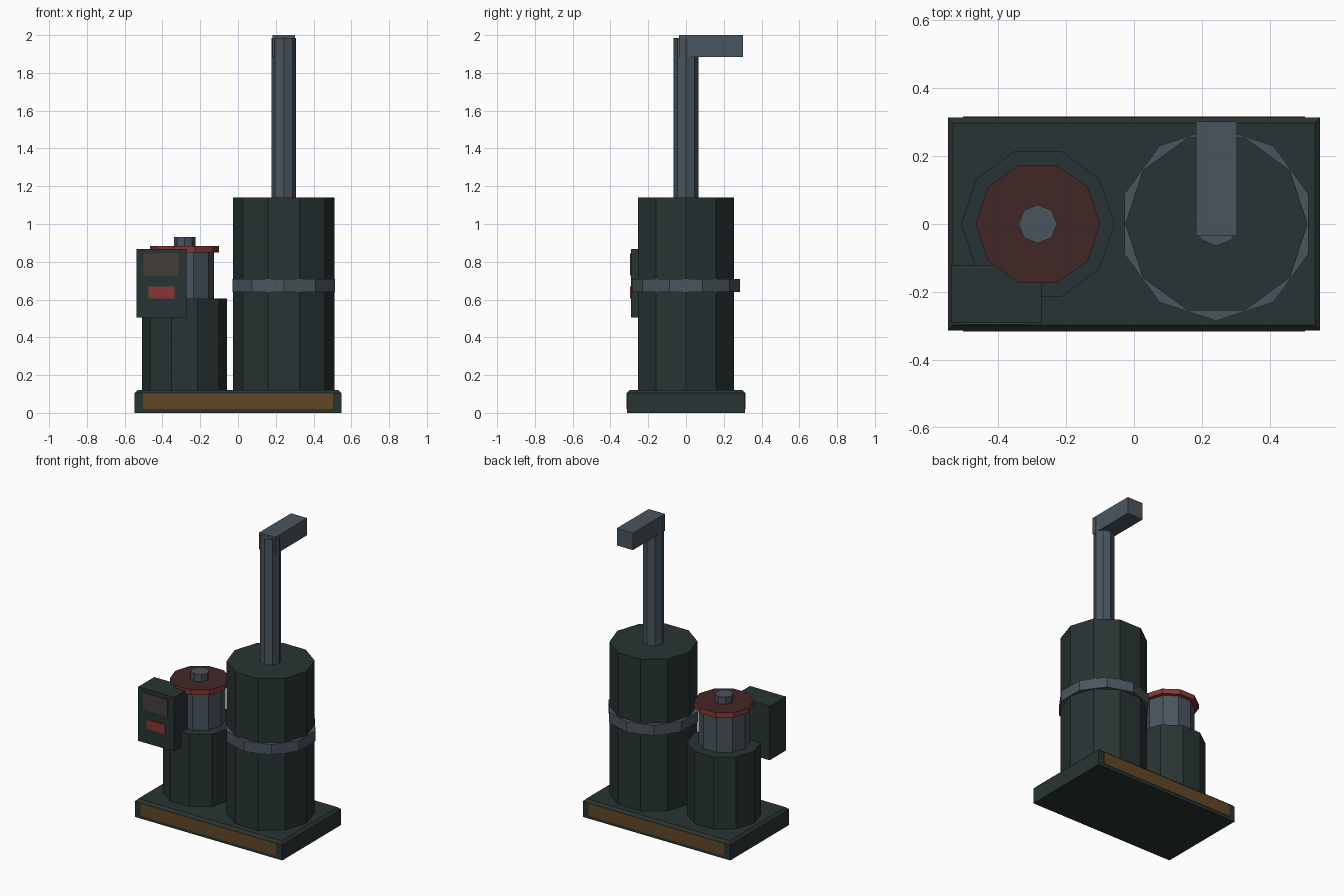
import bpy
import math

if "Cube" in bpy.data.objects:
    bpy.data.objects.remove(bpy.data.objects["Cube"])


def material(name, r, g, b):
    def lin(c):
        c /= 255
        return c / 12.92 if c <= 0.04045 else ((c + 0.055) / 1.055) ** 2.4
    m = bpy.data.materials.new(name)
    m.diffuse_color = (lin(r), lin(g), lin(b), 1)
    m.use_nodes = True
    m.node_tree.nodes["Principled BSDF"].inputs["Base Color"].default_value = m.diffuse_color
    return m


GREEN = material("dark green paint", 40, 52, 51)
STEEL = material("blue grey steel", 74, 85, 93)
RED = material("red paint", 136, 54, 54)
DARK_RED = material("dark red paint", 66, 38, 38)
SCREEN = material("brown grey screen", 68, 64, 58)
AMBER = material("dull amber stripe", 97, 71, 38)


def loft(name, rings, mats):
    """Closed solid through a stack of equal-length rings of points."""
    n = len(rings[0])
    verts = [p for ring in rings for p in ring]
    faces = [tuple(reversed(range(n)))]
    for k in range(len(rings) - 1):
        for i in range(n):
            j = (i + 1) % n
            faces.append((k * n + i, k * n + j, (k + 1) * n + j, (k + 1) * n + i))
    faces.append(tuple(range(len(verts) - n, len(verts))))
    me = bpy.data.meshes.new(name)
    me.from_pydata(verts, [], faces)
    for m in mats:
        me.materials.append(m)
    ob = bpy.data.objects.new(name, me)
    bpy.context.collection.objects.link(ob)
    return ob


def rect(x0, x1, y0, y1, z):
    return [(x0, y0, z), (x1, y0, z), (x1, y1, z), (x0, y1, z)]


def box(name, x, y, z, mat):
    return loft(name, [rect(*x, *y, z[0]), rect(*x, *y, z[1])], [mat])


def prism(name, cx, r, z0, z1, sides, mats, start=0.0):
    def ring(z):
        return [(cx + r * math.cos(start + math.tau * i / sides),
                 r * math.sin(start + math.tau * i / sides), z) for i in range(sides)]
    return loft(name, [ring(z0), ring(z1)], mats)


# Base slab with chamfered top rim, amber stripes front and back
W, D, C = 0.548, 0.313, 0.016
loft("base", [rect(-W, W, -D, D, 0), rect(-W, W, -D, D, 0.105),
              rect(-W + C, W - C, -D + C, D - C, 0.121)], [GREEN])
for side, s in (("front", -1), ("back", 1)):
    box(side + "_stripe", (-0.503, 0.503), sorted((s * (D - 0.002), s * (D + 0.003))),
        (0.02, 0.104), AMBER)

# Large tank with its band, the exhaust pipe and outlet arm
TX = 0.2425
prism("large_tank", TX, 0.268, 0.12, 1.14, 10, [GREEN])
prism("tank_band", TX, 0.285, 0.64, 0.71, 10, [STEEL], math.pi / 2)
prism("exhaust_pipe", TX, 0.065, 1.13, 1.985, 8, [STEEL])
box("outlet_arm", (0.183, 0.303), (-0.036, 0.302), (1.885, 2.0), STEEL)

# Small tank with motor, red flange and cap
MX = -0.283
prism("small_tank", MX, 0.225, 0.12, 0.605, 10, [GREEN])
prism("motor_body", MX, 0.157, 0.60, 0.852, 10, [STEEL])
flange = prism("flange", MX, 0.183, 0.85, 0.884, 10, [RED, DARK_RED])
for p in flange.data.polygons:
    p.material_index = 1 if p.normal.z > 0.5 else 0
prism("motor_cap", MX, 0.057, 0.88, 0.932, 8, [STEEL])

# Control box with screen and red plate
box("control_box", (-0.538, -0.272), (-0.291, -0.12), (0.505, 0.868), GREEN)
box("screen", (-0.5, -0.315), (-0.296, -0.29), (0.727, 0.843), SCREEN)
box("warning_plate", (-0.474, -0.336), (-0.296, -0.29), (0.605, 0.668), RED)
